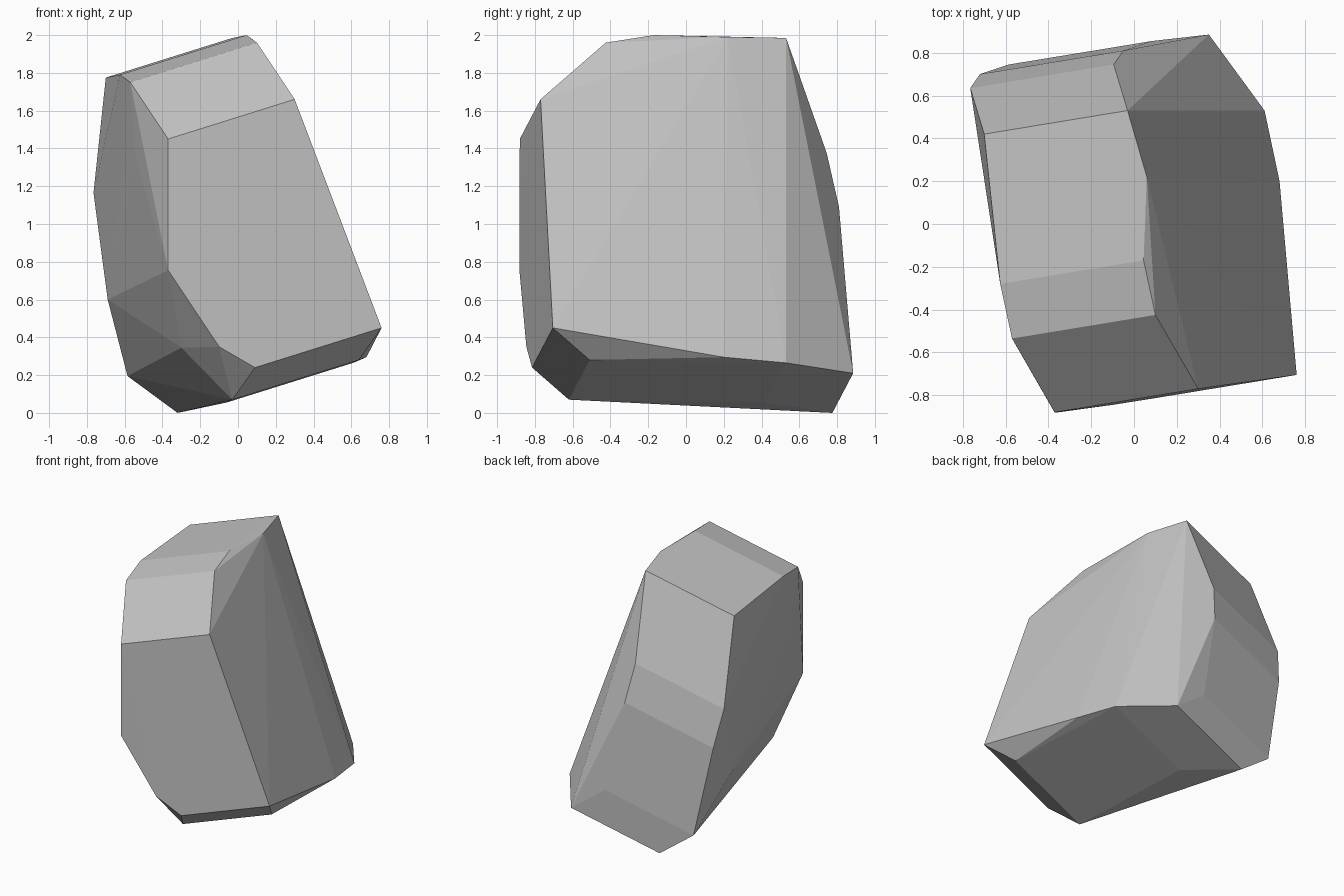
import bpy
import bmesh
from mathutils import Vector

cube = bpy.data.objects.get("Cube")
if cube:
    bpy.data.objects.remove(cube, do_unlink=True)

# Stone colour
stone = bpy.data.materials.new("grey_stone")
stone.use_nodes = True
grey = (0.55, 0.55, 0.55, 1)
stone.diffuse_color = grey
stone.node_tree.nodes["Principled BSDF"].inputs["Base Color"].default_value = grey

# Outline of the slab's one end, swept to the other end
outline = [
    (-.37, -.88, 1.45), (-.57, -.535, 1.75), (-.625, -.28, 1.79),
    (-.61, .11, 1.78), (-.70, .42, 1.775), (-.765, .635, 1.165),
    (-.72, .70, .88), (-.585, .745, .195), (-.32, .775, 0),
    (-.06, .42, .055), (.01, .09, .085), (-.03, -.62, .07), (.09, -.815, .24),
]
sweep = Vector((.67, .11, .21))

# Chipped corners that make the right end bulge
chips = [(-.10, -.845, .35), (-.37, -.882, .755), (-.30, -.62, .345),
         (-.54, -.5, 1.34), (-.69, .42, .6)]

bm = bmesh.new()
for p in outline:
    bm.verts.new(p)
    bm.verts.new(Vector(p) + sweep)
for p in chips:
    bm.verts.new(p)

# Wrap the corners in flat facets
hull = bmesh.ops.convex_hull(bm, input=bm.verts)
spare = {v for v in hull["geom_interior"] + hull["geom_unused"]
         if isinstance(v, bmesh.types.BMVert)}
bmesh.ops.delete(bm, geom=list(spare), context="VERTS")
bmesh.ops.dissolve_limit(bm, angle_limit=0.02, verts=bm.verts, edges=bm.edges)
bmesh.ops.recalc_face_normals(bm, faces=bm.faces)

mesh = bpy.data.meshes.new("rock")
bm.to_mesh(mesh)
bm.free()
mesh.materials.append(stone)
rock = bpy.data.objects.new("rock", mesh)
bpy.context.collection.objects.link(rock)
